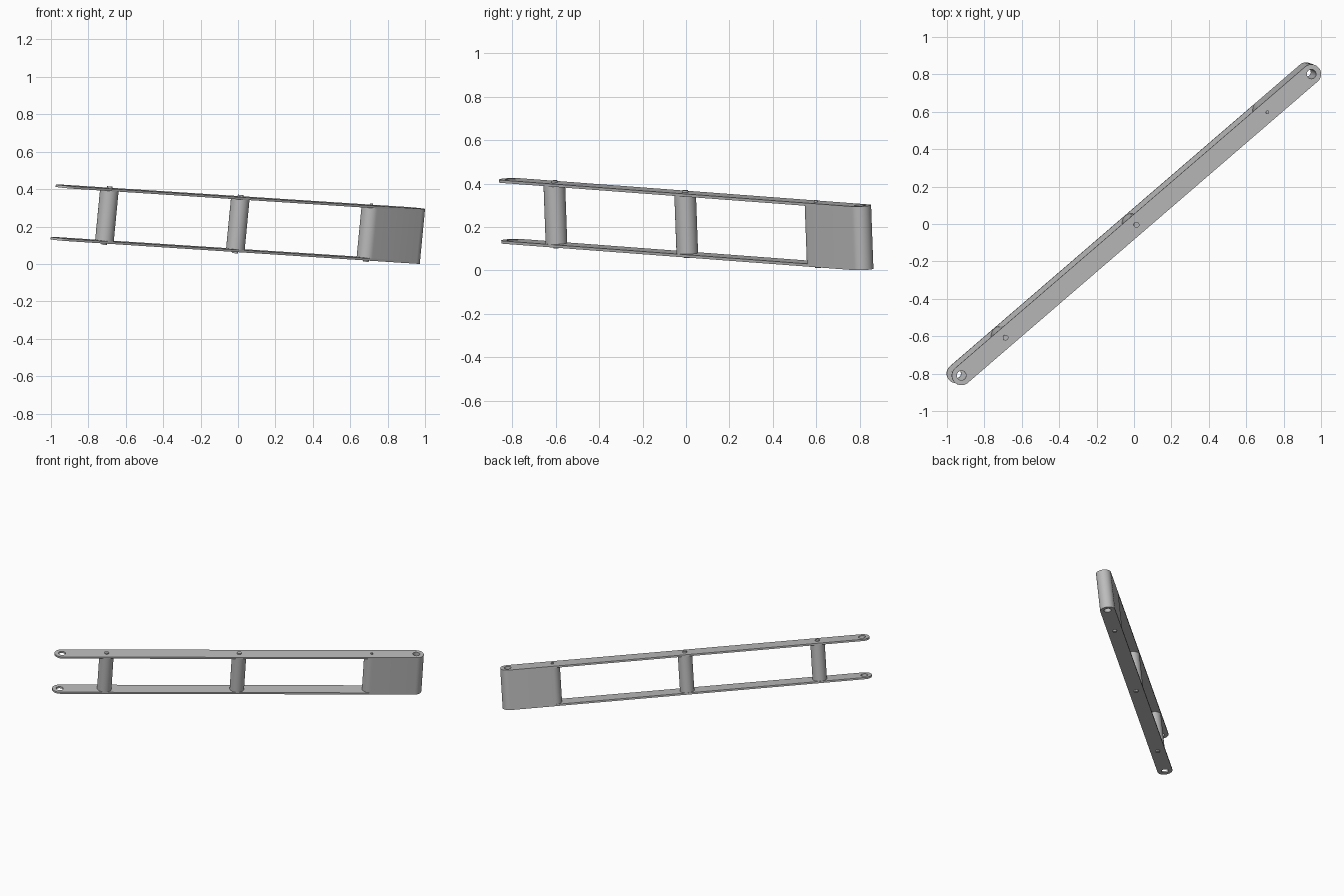
import bpy, bmesh
from math import sin, cos, pi
from mathutils import Matrix, Vector

cube = bpy.data.objects.get("Cube")
if cube:
    bpy.data.objects.remove(cube)

metal = bpy.data.materials.new("grey metal")
metal.use_nodes = True
GREY = (0.5, 0.5, 0.5, 1)
metal.diffuse_color = GREY
metal.node_tree.nodes["Principled BSDF"].inputs["Base Color"].default_value = GREY

# Tilted frame of the whole link: length, width and height axes
along = Vector((0.757, 0.652, -0.049)).normalized()
up = Vector((0.098, -0.035, 0.995))
up = (up - along * up.dot(along)).normalized()
across = up.cross(along)
frame = Matrix((along, across, up)).transposed().to_4x4()
frame.translation = (-0.001, 0.001, 0.213)

HALF, THICK, WIDE = 0.1475, 0.013, 0.052   # half height, plate thickness, end radius
END, PIN, HOLE = 1.236, 0.925, 0.025       # hole and pin positions along the link


def finish(ob, mesh_name):
    ob.name = ob.data.name = mesh_name
    ob.data.materials.clear()
    ob.data.materials.append(metal)
    ob.matrix_world = frame
    bpy.ops.object.select_all(action='DESELECT')
    ob.select_set(True)
    bpy.context.view_layer.objects.active = ob
    bpy.ops.object.shade_smooth_by_angle(angle=0.6)


def arc(x, r, start, sweep, n):
    return [(x + r * cos(start + sweep * i / n), r * sin(start + sweep * i / n))
            for i in range(n + 1)]


def slab(name, x0, x1, z, thick, holes):
    """Round-ended bar with through holes, extruded about height z."""
    curve = bpy.data.curves.new(name, 'CURVE')
    curve.dimensions, curve.fill_mode, curve.extrude = '2D', 'BOTH', thick / 2
    outlines = [arc(x1, WIDE, -pi / 2, pi, 20) + arc(x0, WIDE, pi / 2, pi, 20)]
    outlines += [arc(x, HOLE, 0, 2 * pi, 32)[:-1] for x in holes]
    for pts in outlines:
        spline = curve.splines.new('POLY')
        spline.points.add(len(pts) - 1)
        for p, (x, y) in zip(spline.points, pts):
            p.co = (x, y, 0, 1)
        spline.use_cyclic_u = True
    temp = bpy.data.objects.new(name + " outline", curve)
    bpy.context.collection.objects.link(temp)
    graph = bpy.context.evaluated_depsgraph_get()
    mesh = bpy.data.meshes.new_from_object(temp.evaluated_get(graph))
    bpy.data.objects.remove(temp)
    bm = bmesh.new()
    bm.from_mesh(mesh)
    bmesh.ops.remove_doubles(bm, verts=bm.verts, dist=0.0001)
    bmesh.ops.recalc_face_normals(bm, faces=bm.faces)
    bmesh.ops.translate(bm, verts=bm.verts, vec=(0, 0, z))
    bm.to_mesh(mesh)
    bm.free()
    ob = bpy.data.objects.new(name, mesh)
    bpy.context.collection.objects.link(ob)
    finish(ob, name)


def rod(name, x, r, z0, z1):
    bm = bmesh.new()
    bmesh.ops.create_cone(bm, cap_ends=True, segments=32, radius1=r, radius2=r,
                          depth=z1 - z0, matrix=Matrix.Translation((x, 0, (z0 + z1) / 2)))
    mesh = bpy.data.meshes.new(name)
    bm.to_mesh(mesh)
    bm.free()
    ob = bpy.data.objects.new(name, mesh)
    bpy.context.collection.objects.link(ob)
    finish(ob, name)


# Two side plates and the solid end block between them
inner = HALF - THICK
for label, side in (("upper", 1), ("lower", -1)):
    slab(label + "_plate", -END, END, side * (HALF - THICK / 2), THICK, (-END, END))
slab("end_block", PIN, END, 0, 2 * inner, (END,))

# Round spacers
for label, x in (("outer", -PIN), ("middle", 0)):
    rod(label + "_spacer", x, 0.05, -inner, inner)

# Pins standing slightly proud of both plates
for label, x, top in (("outer", -PIN, 0.015), ("middle", 0, 0.015), ("block", PIN, 0.009)):
    rod(label + "_pin_top", x, top, inner, HALF + 0.009)
    rod(label + "_pin_bottom", x, 0.015, -HALF - 0.009, -inner)
